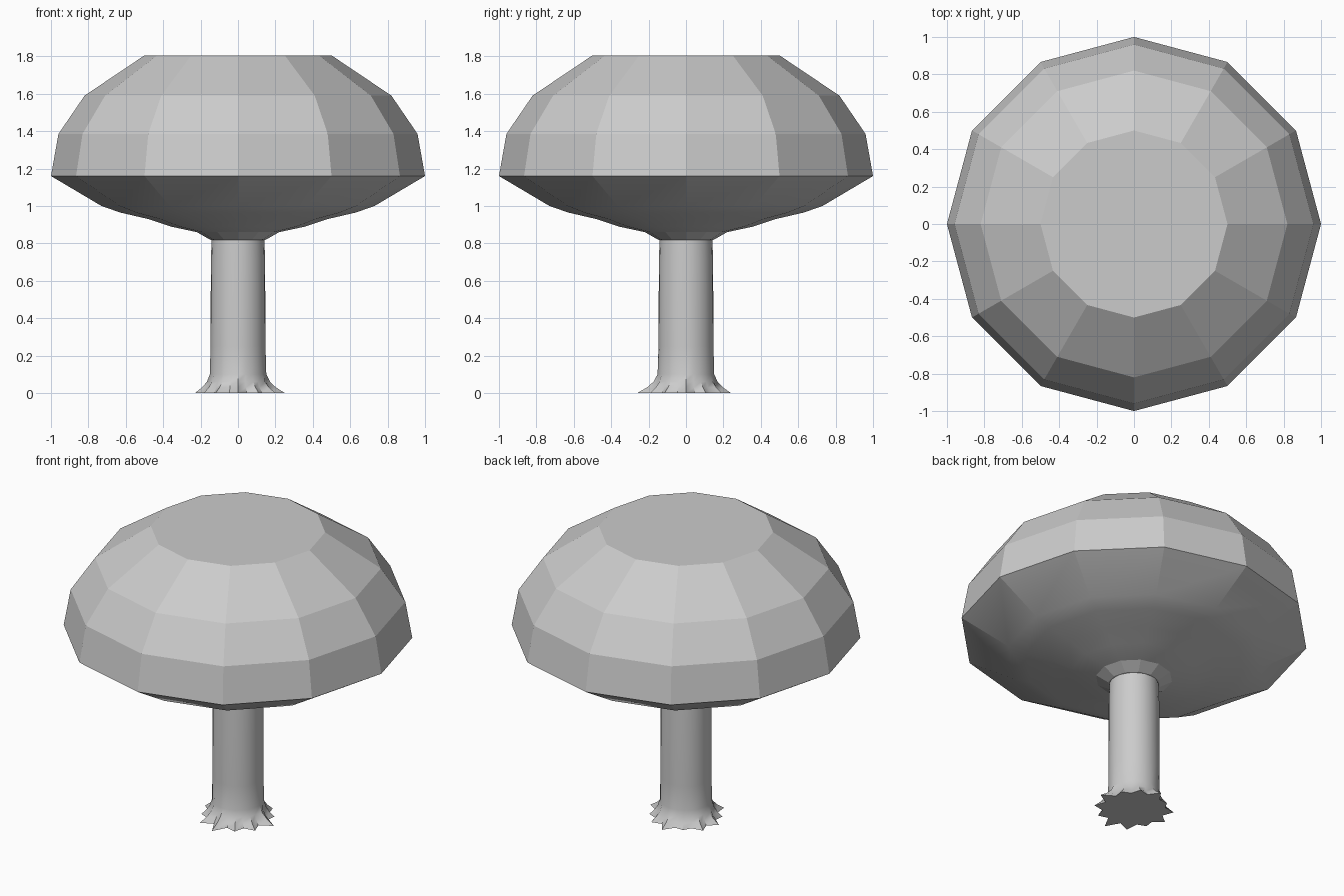
import bpy, bmesh, math
from math import sin, cos, pi

old = bpy.data.objects.get("Cube")
if old:
    bpy.data.objects.remove(old, do_unlink=True)

grey = bpy.data.materials.new("plain grey")
grey.use_nodes = True
grey.diffuse_color = (0.6, 0.6, 0.6, 1)
grey.node_tree.nodes["Principled BSDF"].inputs["Base Color"].default_value = (0.6, 0.6, 0.6, 1)


def loft(name, rings, angle):
    """Skin a list of point rings and cap both ends."""
    bm = bmesh.new()
    loops = [[bm.verts.new(p) for p in ring] for ring in rings]
    n = len(loops[0])
    for a, b in zip(loops, loops[1:]):
        for i in range(n):
            j = (i + 1) % n
            bm.faces.new((a[i], a[j], b[j], b[i]))
    bm.faces.new(loops[0][::-1])
    bm.faces.new(loops[-1])
    bmesh.ops.recalc_face_normals(bm, faces=bm.faces)
    mesh = bpy.data.meshes.new(name)
    bm.to_mesh(mesh)
    bm.free()
    mesh.materials.append(grey)
    obj = bpy.data.objects.new(name, mesh)
    bpy.context.collection.objects.link(obj)
    bpy.ops.object.select_all(action="DESELECT")
    obj.select_set(True)
    bpy.context.view_layer.objects.active = obj
    bpy.ops.object.shade_smooth_by_angle(angle=math.radians(angle))
    return obj


def circle(r, z, n):
    return [(r * cos(2 * pi * i / n), r * sin(2 * pi * i / n), z) for i in range(n)]


# Twelve-sided cap with a flat top and a shallow bowl underneath
profile = [(0.07, 0.80), (0.15, 0.82), (0.22, 0.86), (0.36, 0.89), (0.48, 0.93),
           (0.63, 0.965), (0.73, 1.0), (1, 1.16), (0.96, 1.385), (0.82, 1.59), (0.5, 1.805)]
loft("cap", [circle(r, z, 12) for r, z in profile], 13)

# Round stem that spreads into uneven root points at the ground
N = 24
spikes = [0.25, 0.21, 0.22, 0.24, 0.20, 0.23, 0.23, 0.21, 0.24, 0.26, 0.22, 0.23]


def root_ring(z, spread):
    ring = []
    for i in range(N):
        tip = spikes[i // 2] if i % 2 == 0 else 0.18
        r = 0.145 + (tip - 0.145) * spread
        t = 2 * pi * i / N
        ring.append((r * cos(t), r * sin(t), z))
    return ring


stem = [root_ring(0, 1), root_ring(0.03, 0.55), root_ring(0.06, 0.25), root_ring(0.1, 0.06)]
stem += [circle(r, z, N) for r, z in [(0.147, 0.25), (0.145, 0.7), (0.14, 0.86)]]
loft("stem", stem, 40)
